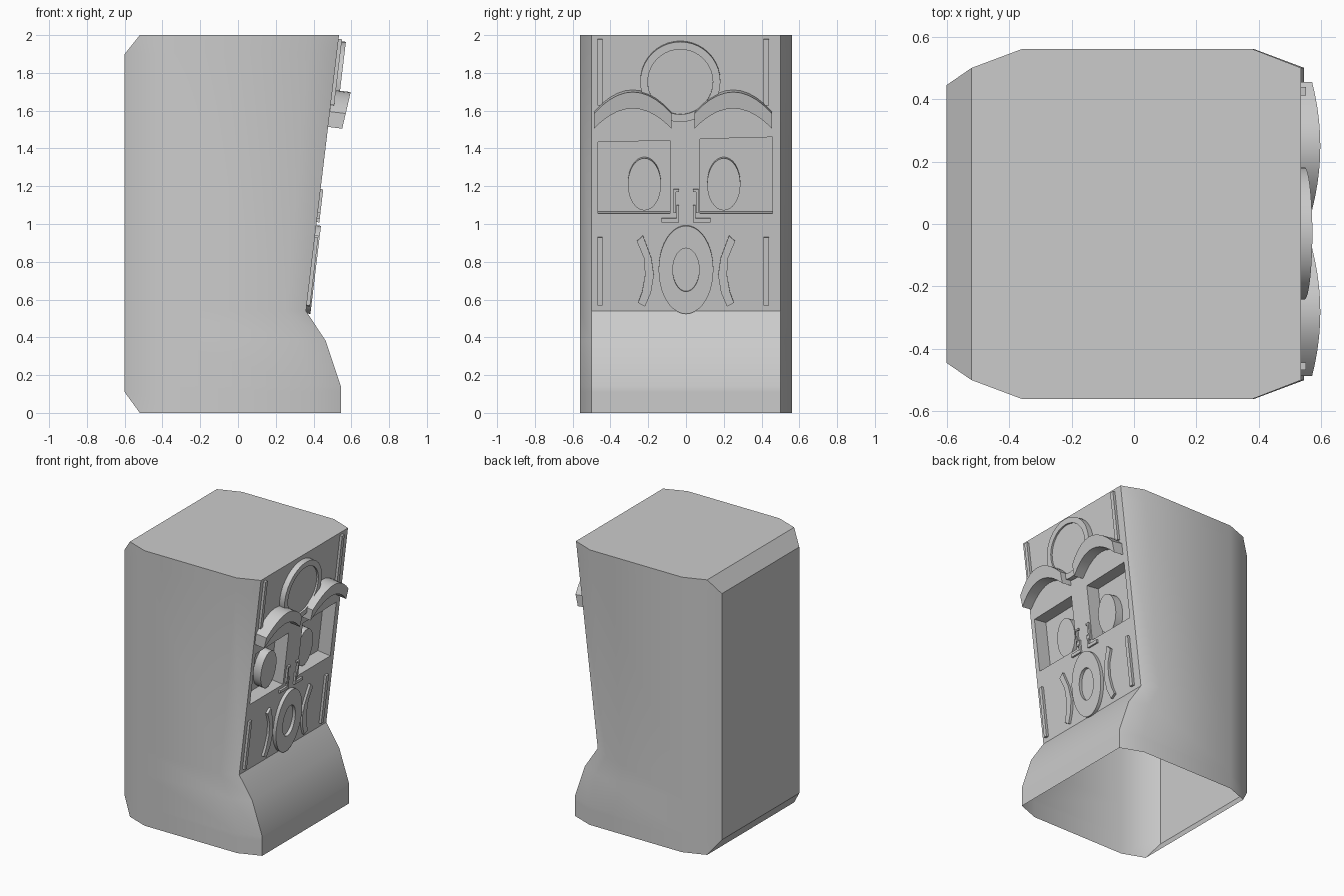
import bpy, bmesh
from math import sin, cos, pi, radians
from mathutils import Vector

if "Cube" in bpy.data.objects:
    bpy.data.objects.remove(bpy.data.objects["Cube"])

NORMAL = Vector((0.993, 0, -0.119))


def on_face(y, z, h):
    """Point at height h above the leaning front panel."""
    return Vector((0.36 + 0.12 * (z - 0.54), y, z)) + NORMAL * h


def finish(name, bm):
    bmesh.ops.remove_doubles(bm, verts=bm.verts, dist=0.0005)
    bmesh.ops.recalc_face_normals(bm, faces=bm.faces)
    me = bpy.data.meshes.new(name)
    bm.to_mesh(me)
    bm.free()
    ob = bpy.data.objects.new(name, me)
    bpy.context.collection.objects.link(ob)
    return ob


def smooth(ob, angle=30):
    bpy.ops.object.select_all(action='DESELECT')
    ob.select_set(True)
    bpy.context.view_layer.objects.active = ob
    bpy.ops.object.shade_smooth_by_angle(angle=radians(angle))


def skin(name, rings):
    """Closed solid through successive rings of points."""
    bm = bmesh.new()
    loops = [[bm.verts.new(p) for p in r] for r in rings]
    n = len(loops[0])
    for a, b in zip(loops, loops[1:]):
        for i in range(n):
            j = (i + 1) % n
            bm.faces.new((a[i], a[j], b[j], b[i]))
    bm.faces.new(loops[0][::-1])
    bm.faces.new(loops[-1])
    return finish(name, bm)


def relief(name, *steps):
    """Panel ornament: steps are (outline in y/z, height, extra height per z)."""
    rings = []
    for pts, h, *lean in steps:
        k = lean[0] if lean else 0
        rings.append([on_face(y, z, h + k * (z - 1.51)) for y, z in pts])
    ob = skin(name, rings)
    smooth(ob)
    return ob


def oval(cy, cz, ry, rz, n=40):
    return [(cy + ry * cos(2 * pi * i / n), cz + rz * sin(2 * pi * i / n)) for i in range(n)]


def box(y0, y1, z0, z1):
    return [(y0, z0), (y1, z0), (y1, z1), (y0, z1)]


# Main body: levels of z, back x, front x, x where the front corner starts
levels = [(0, -0.52, 0.545, 0.385), (0.11, -0.6, 0.545, 0.385), (0.14, -0.6, 0.545, 0.385),
          (0.38, -0.6, 0.465, 0.335), (0.54, -0.6, 0.36, 0.25),
          (1.9, -0.6, 0.523, 0.37), (2, -0.52, 0.535, 0.38)]
rings = []
for z, back, front, side in levels:
    yb = 0.445 if back == -0.6 else 0.5
    half = [(back, yb), (-0.52, 0.5), (-0.36, 0.56), (side, 0.56), (front, 0.5)]
    rings.append([(x, y, z) for x, y in half] + [(x, -y, z) for x, y in half[::-1]])
body = skin("body", rings)

# Sunken eye sockets
sockets = [[(-0.465, 1.055), (-0.085, 1.055), (-0.085, 1.442), (-0.465, 1.433)],
           [(0.075, 1.055), (0.458, 1.055), (0.458, 1.46), (0.075, 1.45)]]
for pts in sockets:
    cutter = relief("socket_cutter", (pts, -0.1), (pts, 0.08))
    cutter.hide_render = True
    mod = body.modifiers.new("socket", 'BOOLEAN')
    mod.operation, mod.solver, mod.object = 'DIFFERENCE', 'EXACT', cutter
    bpy.ops.object.select_all(action='DESELECT')
    bpy.context.view_layer.objects.active = body
    bpy.ops.object.modifier_apply(modifier=mod.name)
    bpy.data.objects.remove(cutter)

# Open underside
bm = bmesh.new()
bm.from_mesh(body.data)
under = [f for f in bm.faces if all(v.co.z < 0.001 for v in f.verts)]
bmesh.ops.delete(bm, geom=under, context='FACES')
bm.to_mesh(body.data)
bm.free()
smooth(body)

# Pupils
for cy in (-0.22, 0.2):
    o = oval(cy, 1.205, 0.088, 0.138, 32)
    relief("pupil", (o, -0.11), (o, -0.04))

# Forehead disc with a raised rim
outer, inner = oval(-0.03, 1.757, 0.212, 0.212), oval(-0.03, 1.757, 0.172, 0.172)
relief("forehead_disc", (outer, -0.01), (outer, 0.04), (inner, 0.04), (inner, 0.027))

# Mouth ring
outer, inner = oval(0, 0.76, 0.145, 0.233), oval(0, 0.76, 0.07, 0.115)
relief("mouth", (outer, -0.01), (outer, 0.025), (inner, 0.025), (inner, 0.003))

# Arched brows, leaning forward at the top
for cy in (-0.282, 0.25):
    ts = [i / 5 - 1 for i in range(11)]
    arch = [(cy + 0.205 * t, 1.71 - 0.115 * t * t) for t in ts]
    arch += [(cy + 0.205 * t, 1.622 - 0.108 * t * t) for t in ts[::-1]]
    relief("brow", (arch, -0.01), (arch, 0.075, 0.11))

# Border strips
for y0, y1 in ((-0.468, -0.443), (0.411, 0.439)):
    for z0, z1 in ((1.63, 1.98), (0.57, 0.93)):
        b = box(y0, y1, z0, z1)
        relief("border_strip", (b, -0.01), (b, 0.018))

# Cheek curves and nose lines, mirrored
cheek = [(0.228, 0.94), (0.183, 0.82), (0.17, 0.73), (0.185, 0.64), (0.217, 0.565),
         (0.254, 0.585), (0.233, 0.64), (0.217, 0.73), (0.222, 0.82), (0.26, 0.91)]
nostril = [(0.037, 1.01), (0.13, 1.01), (0.13, 1.032), (0.05, 1.032), (0.05, 1.1), (0.037, 1.1)]
bridge = [(0.053, 1.06), (0.066, 1.06), (0.066, 1.185), (0.038, 1.185), (0.038, 1.172), (0.053, 1.172)]
for s in (-1, 1):
    for name, pts in (("cheek_curve", cheek), ("nostril_line", nostril), ("nose_line", bridge)):
        p = [(s * y, z) for y, z in pts]
        relief(name, (p, -0.01), (p, 0.018 if name == "cheek_curve" else 0.014))
